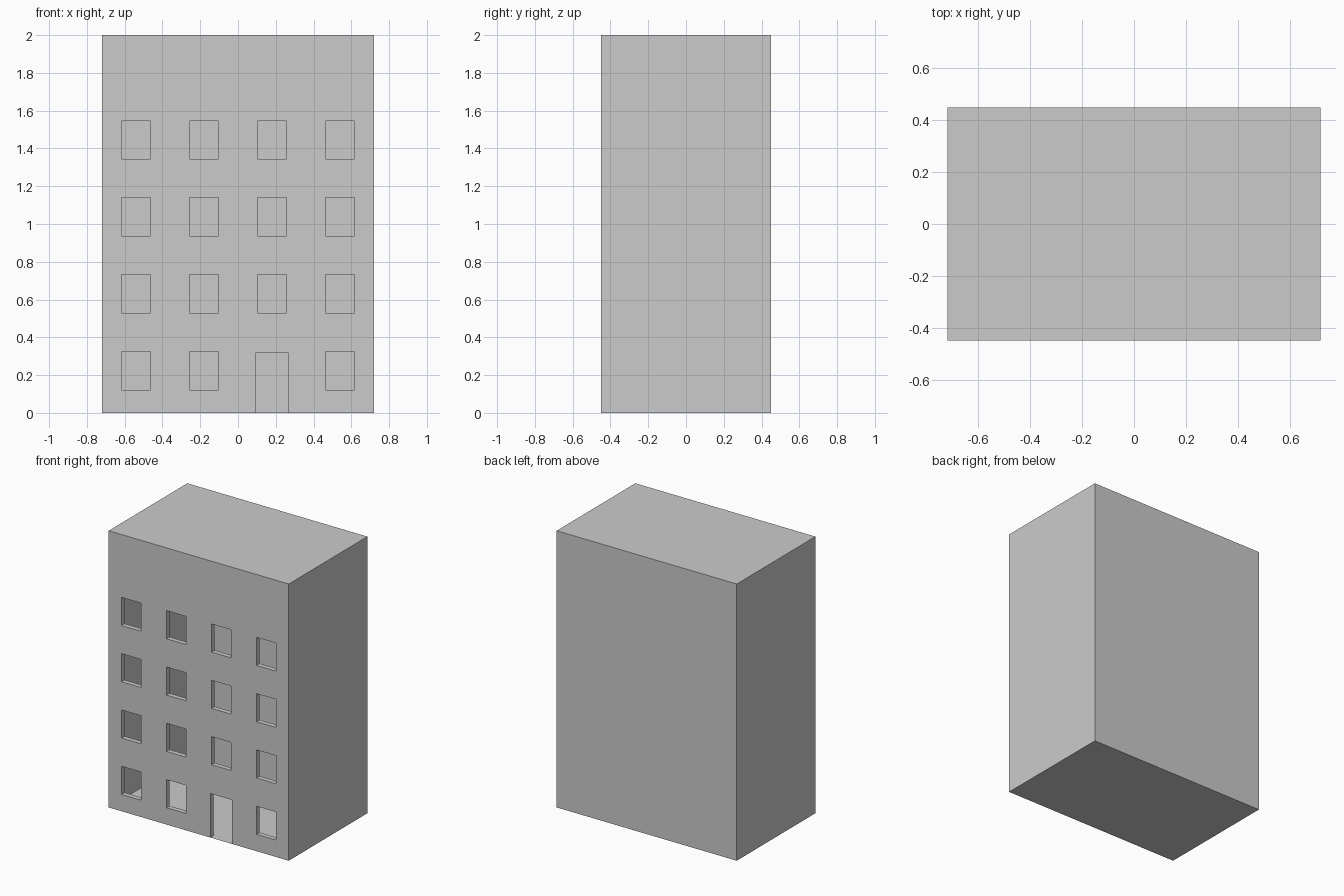
import bpy, bmesh
from mathutils import Matrix

if "Cube" in bpy.data.objects:
    bpy.data.objects.remove(bpy.data.objects["Cube"])

W, D, H = 0.72, 0.449, 2.0      # half width, half depth, height
WALL = 0.035                    # front wall thickness


def make_object(name, bm):
    mesh = bpy.data.meshes.new(name)
    bm.to_mesh(mesh)
    bm.free()
    obj = bpy.data.objects.new(name, mesh)
    bpy.context.collection.objects.link(obj)
    return obj


# Openings (x0, x1, z0, z1): 4 x 4 windows, with a door replacing one
openings = [(0.0925, 0.2675, 0.0, 0.318)]
for row in range(4):
    for col, cx in enumerate((-0.54, -0.18, 0.18, 0.54)):
        if row == 0 and col == 2:
            continue
        z0 = 0.122 + 0.407 * row
        openings.append((cx - 0.0775, cx + 0.0775, z0, z0 + 0.203))

# Front wall: grid of cells skipping the openings, extruded inward
xs = sorted({-W, W} | {v for o in openings for v in o[:2]})
zs = sorted({0.0, H} | {v for o in openings for v in o[2:]})
bm = bmesh.new()
grid = [[bm.verts.new((x, -D, z)) for z in zs] for x in xs]
for i in range(len(xs) - 1):
    for j in range(len(zs) - 1):
        cx, cz = (xs[i] + xs[i + 1]) / 2, (zs[j] + zs[j + 1]) / 2
        if not any(a < cx < b and c < cz < d for a, b, c, d in openings):
            bm.faces.new((grid[i][j], grid[i + 1][j], grid[i + 1][j + 1], grid[i][j + 1]))
bmesh.ops.delete(bm, geom=[v for v in bm.verts if not v.link_faces], context='VERTS')
ext = bmesh.ops.extrude_face_region(bm, geom=bm.faces[:], use_keep_orig=True)
bmesh.ops.translate(bm, vec=(0, WALL, 0),
                    verts=[g for g in ext["geom"] if isinstance(g, bmesh.types.BMVert)])
bmesh.ops.recalc_face_normals(bm, faces=bm.faces[:])

# Outer rim is covered by the building shell
rim = []
for f in bm.faces:
    c = f.calc_center_median()
    if abs(c.x) > W - 1e-4 or c.z < 1e-4 or c.z > H - 1e-4:
        rim.append(f)
bmesh.ops.delete(bm, geom=rim, context='FACES')
make_object("front_wall", bm)

# Shell: thin side walls, back wall, floor and flat roof
bm = bmesh.new()
bmesh.ops.create_cube(bm, size=1, matrix=Matrix.Translation((0, 0, H / 2))
                      @ Matrix.Diagonal((2 * W, 2 * D, H, 1)))
front = [f for f in bm.faces if f.calc_center_median().y < -D + 1e-4]
bmesh.ops.delete(bm, geom=front, context='FACES_ONLY')
make_object("building_shell", bm)
